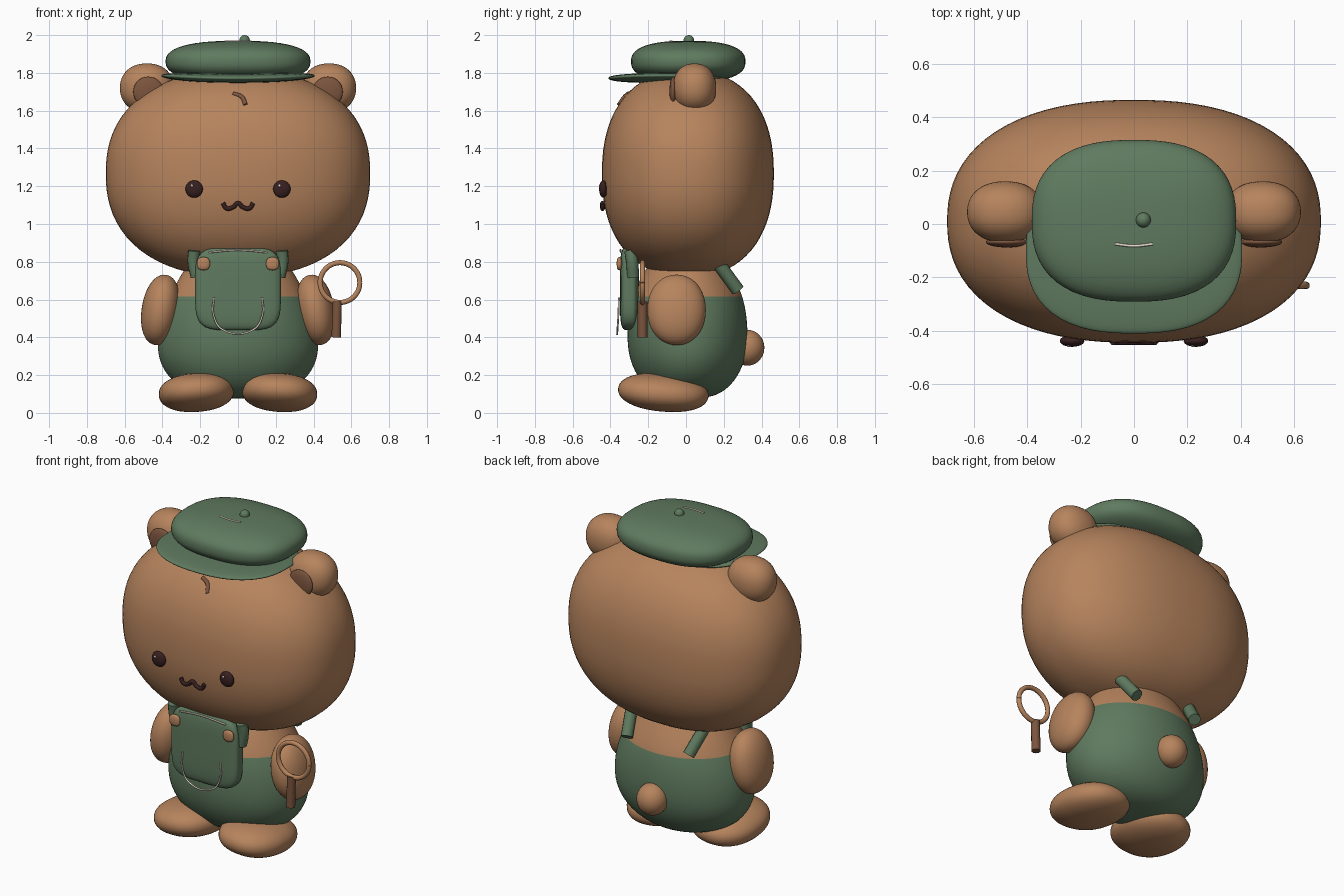
import bpy, bmesh, math
from mathutils import Vector

cube = bpy.data.objects.get("Cube")
if cube:
    bpy.data.objects.remove(cube, do_unlink=True)


def material(name, rgb):
    m = bpy.data.materials.new(name)
    m.use_nodes = True
    m.diffuse_color = (*rgb, 1)
    m.node_tree.nodes["Principled BSDF"].inputs["Base Color"].default_value = (*rgb, 1)
    return m


FUR = material("fur brown", (0.47, 0.23, 0.11))
GREEN = material("cloth green", (0.115, 0.195, 0.115))
DARK = material("dark cocoa", (0.04, 0.014, 0.014))
INNER = material("inner brown", (0.2, 0.09, 0.048))
CREAM = material("cream thread", (0.8, 0.72, 0.62))


def finish(bm, name, *mats):
    bmesh.ops.recalc_face_normals(bm, faces=bm.faces)
    mesh = bpy.data.meshes.new(name)
    for f in bm.faces:
        f.smooth = True
    bm.to_mesh(mesh)
    bm.free()
    for m in mats:
        mesh.materials.append(m)
    ob = bpy.data.objects.new(name, mesh)
    bpy.context.collection.objects.link(ob)
    return ob


def blob(name, centre, half, mat, power=2, rot=(0, 0, 0), bend=0, seg=48):
    """Rounded solid; a higher power makes it boxier, bend lifts its sides."""
    bm = bmesh.new()
    bmesh.ops.create_uvsphere(bm, u_segments=seg, v_segments=seg // 2, radius=1)
    for v in bm.verts:
        n = sum(abs(c) ** power for c in v.co) ** (1 / power)
        v.co = Vector([c / n * h for c, h in zip(v.co, half)])
        v.co.z += bend * v.co.x ** 2
    ob = finish(bm, name, mat)
    ob.location = centre
    ob.rotation_euler = [math.radians(a) for a in rot]
    return ob


def tube(name, points, radius, mat):
    cu = bpy.data.curves.new(name, "CURVE")
    cu.dimensions = "3D"
    cu.bevel_depth = radius
    cu.bevel_resolution = 3
    cu.resolution_u = 8
    cu.use_fill_caps = True
    sp = cu.splines.new("BEZIER")
    sp.bezier_points.add(len(points) - 1)
    for bp, p in zip(sp.bezier_points, points):
        bp.co = p
        bp.handle_left_type = bp.handle_right_type = "AUTO"
    cu.materials.append(mat)
    ob = bpy.data.objects.new(name, cu)
    bpy.context.collection.objects.link(ob)
    bpy.ops.object.select_all(action="DESELECT")
    ob.select_set(True)
    bpy.context.view_layer.objects.active = ob
    bpy.ops.object.convert(target="MESH")
    bpy.ops.object.shade_smooth_by_angle(angle=math.radians(50))
    return ob


# Body with trousers: stacked oval rings (height, half width, half depth)
RINGS = [(0.075, 0.1, 0.08), (0.1, 0.24, 0.18), (0.17, 0.36, 0.255), (0.27, 0.42, 0.305),
         (0.37, 0.432, 0.322), (0.5, 0.415, 0.318), (0.62, 0.365, 0.295),
         (0.71, 0.315, 0.25), (0.8, 0.26, 0.2), (0.88, 0.18, 0.14)]
bm = bmesh.new()
N = 32
loops = []
for z, rx, ry in RINGS:
    angles = [2 * math.pi * i / N for i in range(N)]
    loops.append([bm.verts.new((rx * math.cos(a), 0.008 + ry * math.sin(a), z)) for a in angles])
for low, high in zip(loops, loops[1:]):
    for i in range(N):
        j = (i + 1) % N
        bm.faces.new((low[i], low[j], high[j], high[i]))
bm.faces.new(loops[0][::-1])
bm.faces.new(loops[-1])
for f in bm.faces:
    f.material_index = int(f.calc_center_median().z > 0.62)
body = finish(bm, "body", GREEN, FUR)
sub = body.modifiers.new("smooth", "SUBSURF")
sub.levels = sub.render_levels = 2

# Head and tail
blob("head", (0, 0.01, 1.267), (0.7, 0.455, 0.548), FUR, 2.3, seg=80)
blob("tail", (0, 0.325, 0.345), (0.09, 0.09, 0.095), FUR, seg=32)

# Paired parts
for s, side in ((-1, "right"), (1, "left")):
    blob(f"{side}_ear", (s * 0.482, 0.045, 1.72), (0.143, 0.115, 0.13), FUR, 2.2)
    blob(f"{side}_inner_ear", (s * 0.475, -0.068, 1.7), (0.08, 0.02, 0.08), INNER, seg=32)
    blob(f"{side}_arm", (s * 0.41, -0.05, 0.545), (0.1, 0.155, 0.188), FUR, 2.1, (0, s * -9, 0))
    blob(f"{side}_foot", (s * 0.22, -0.12, 0.108), (0.2, 0.24, 0.1), FUR, 2.2, (-5, s * 4, 0))
    blob(f"{side}_eye", (s * 0.232, -0.438, 1.185), (0.046, 0.022, 0.046), DARK, seg=32)
    blob(f"{side}_eye_glint", (s * 0.232 - 0.012, -0.457, 1.203), (0.007, 0.004, 0.007), CREAM, seg=12)
    tube(f"{side}_front_strap", [(s * 0.232, -0.295, 0.86), (s * 0.236, -0.285, 0.8),
                                 (s * 0.22, -0.28, 0.72)], 0.032, GREEN)
    tube(f"{side}_back_strap", [(s * 0.25, 0.165, 0.8), (s * 0.21, 0.275, 0.65)], 0.035, GREEN)
    blob(f"{side}_bib_button", (s * 0.183, -0.353, 0.79), (0.035, 0.014, 0.035), FUR, 2.5, seg=24)

# Mouth and forehead tuft
tube("mouth", [(x, -0.442, z) for x, z in ((-0.08, 1.112), (-0.06, 1.083), (-0.025, 1.09), (0, 1.11),
                                           (0.025, 1.09), (0.06, 1.083), (0.08, 1.112))], 0.012, DARK)
tube("forehead_tuft", [(-0.025, -0.305, 1.69), (0.02, -0.325, 1.672), (0.04, -0.355, 1.63)], 0.012, INNER)

# Bib with stitching
blob("bib", (0, -0.3, 0.658), (0.227, 0.05, 0.22), GREEN, 4.5, seg=64)
tube("bib_stitch", [(-0.155, -0.345, 0.85), (0, -0.347, 0.862), (0.155, -0.345, 0.85)], 0.005, CREAM)
tube("pocket_stitch", [(-0.128, -0.355, 0.61), (-0.13, -0.358, 0.52), (-0.08, -0.363, 0.44),
                       (0.08, -0.363, 0.44), (0.13, -0.358, 0.52), (0.128, -0.355, 0.61)], 0.005, CREAM)

# Cap
blob("cap_crown", (0, 0.012, 1.86), (0.383, 0.303, 0.11), GREEN, 2.5, seg=64)
blob("cap_brim", (0, -0.1, 1.772), (0.405, 0.31, 0.026), GREEN, 2.5, bend=0.08, seg=64)
blob("cap_knob", (0.035, 0.015, 1.972), (0.028, 0.028, 0.028), GREEN, seg=24)
tube("cap_stitch", [(-0.07, -0.075, 1.968), (0, -0.082, 1.968), (0.07, -0.075, 1.968)], 0.005, CREAM)

# Magnifying glass: open ring and handle
ring = [(0.54 + 0.105 * math.cos(a), -0.23, 0.69 + 0.105 * math.sin(a))
        for a in (2 * math.pi * i / 24 for i in range(25))]
tube("magnifier_ring", ring, 0.014, FUR)
tube("magnifier_handle", [(0.525, -0.23, 0.59), (0.52, -0.23, 0.4)], 0.026, INNER)
